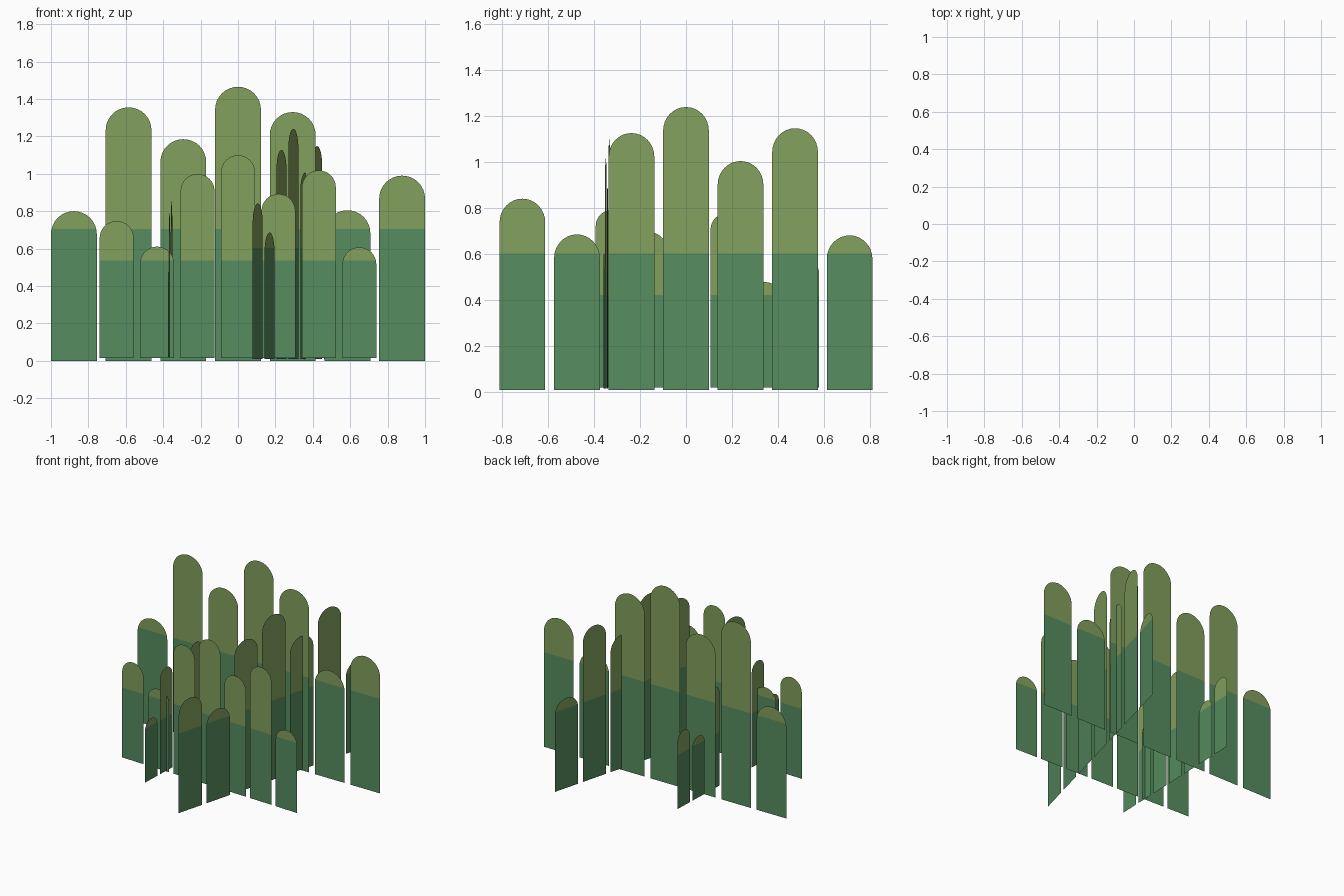
import bpy, bmesh, math

if "Cube" in bpy.data.objects:
    bpy.data.objects.remove(bpy.data.objects["Cube"])

SPACING = 0.2925      # distance between blade centres
RADIUS = 0.1225       # half blade width, also the round tip radius
SPLIT = 0.705         # height where the colour changes
TOPS = [0.80, 1.355, 1.185, 1.465, 1.33, 0.805, 0.99]
TIP_SEGMENTS = 16


def material(name, colour):
    mat = bpy.data.materials.new(name)
    mat.diffuse_color = (*colour, 1.0)
    mat.use_nodes = True
    mat.node_tree.nodes["Principled BSDF"].inputs["Base Color"].default_value = mat.diffuse_color
    return mat


dark = material("deep green", (0.093, 0.262, 0.114))
light = material("olive green", (0.223, 0.348, 0.108))


def add_blade(bm, x, top):
    """Flat upright strip with a half-round tip."""
    shoulder = top - RADIUS
    pts = [(x - RADIUS, 0.0), (x + RADIUS, 0.0)]
    for i in range(TIP_SEGMENTS + 1):
        a = math.pi * i / TIP_SEGMENTS
        pts.append((x + RADIUS * math.cos(a), shoulder + RADIUS * math.sin(a)))
    bm.faces.new([bm.verts.new((px, 0.0, pz)) for px, pz in pts])


# One row of seven blades, cut at the colour line
bm = bmesh.new()
for i, top in enumerate(TOPS):
    add_blade(bm, (i - 3) * SPACING, top)
bmesh.ops.bisect_plane(bm, geom=bm.verts[:] + bm.edges[:] + bm.faces[:],
                       plane_co=(0, 0, SPLIT), plane_no=(0, 0, 1))
for f in bm.faces:
    f.material_index = 1 if f.calc_center_median().z > SPLIT else 0
mesh = bpy.data.meshes.new("blade_row")
bm.to_mesh(mesh)
bm.free()
mesh.materials.append(dark)
mesh.materials.append(light)

# The same row, shrunk and turned to form a criss-cross clump
ROWS = [
    ("back_blade_row", (0.0, 0.245, 0.0), 0, 1.0),
    ("right_blade_row", (0.296, 0.0, 0.01), -105, 0.84),
    ("front_blade_row", (0.0, -0.334, 0.015), 178, 0.74),
    ("left_blade_row", (-0.355, 0.01, 0.02), 88, 0.57),
]
for name, loc, angle, size in ROWS:
    obj = bpy.data.objects.new(name, mesh)
    obj.location = loc
    obj.rotation_euler = (0, 0, math.radians(angle))
    obj.scale = (size, size, size)
    bpy.context.collection.objects.link(obj)
